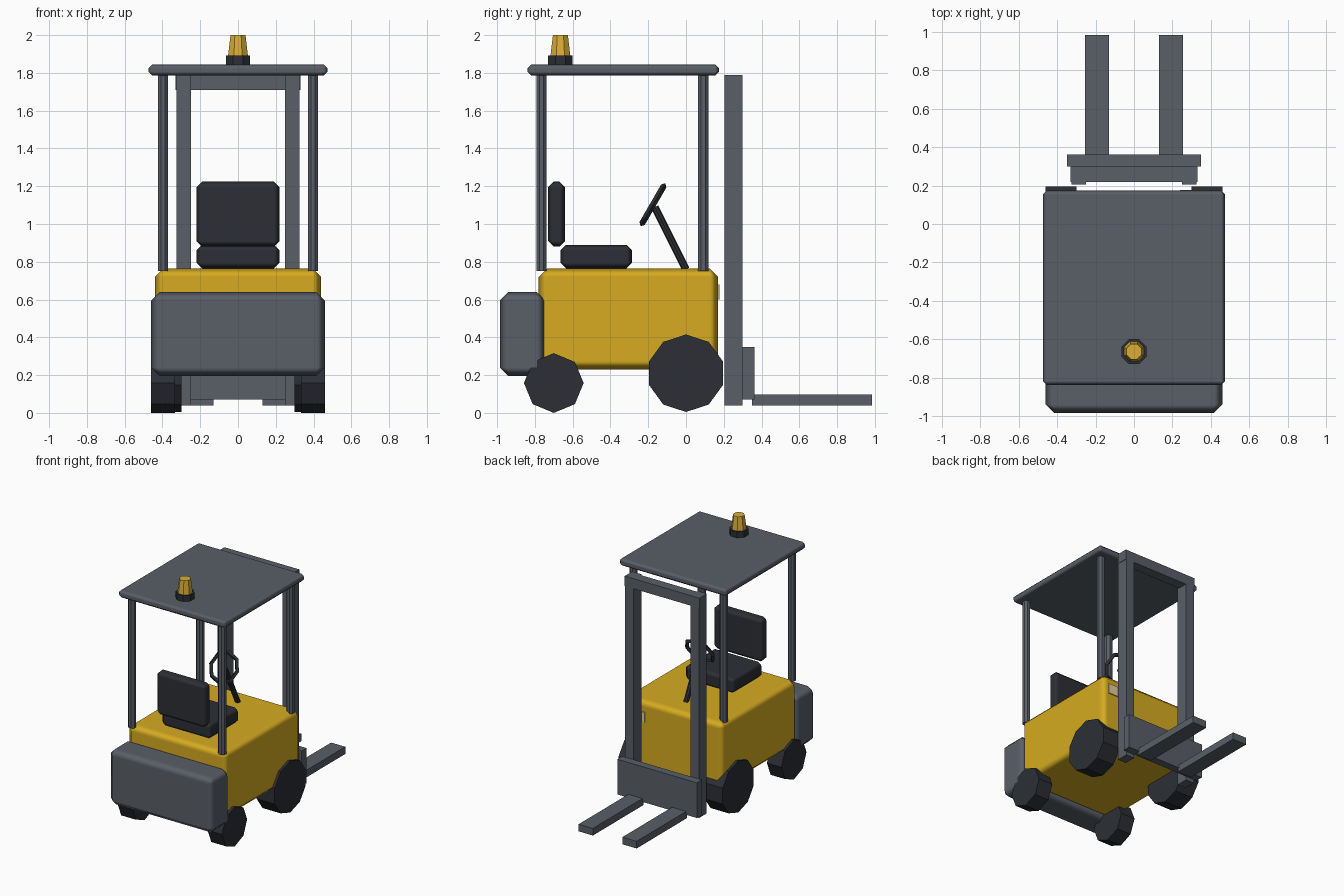
import bpy, math
from mathutils import Vector

if "Cube" in bpy.data.objects:
    bpy.data.objects.remove(bpy.data.objects["Cube"])


def material(name, rgb):
    m = bpy.data.materials.new(name)
    m.diffuse_color = (*rgb, 1)
    m.use_nodes = True
    m.node_tree.nodes["Principled BSDF"].inputs["Base Color"].default_value = m.diffuse_color
    return m


YELLOW = material("yellow_paint", (0.67, 0.41, 0.015))
SLATE = material("slate_metal", (0.10, 0.115, 0.14))
DARK = material("dark_rubber", (0.025, 0.028, 0.036))
AMBER = material("amber_lens", (0.70, 0.42, 0.04))
CREAM = material("cream_lens", (0.75, 0.62, 0.35))


def finish(name, mat):
    o = bpy.context.object
    o.name = name
    o.data.materials.append(mat)
    return o


def box(name, mat, x, y, z, bevel=0):
    """Box from (min, max) ranges, with an optional soft chamfer."""
    r = (x, y, z)
    bpy.ops.mesh.primitive_cube_add(size=1, location=[(a + b) / 2 for a, b in r])
    o = finish(name, mat)
    o.scale = [b - a for a, b in r]
    bpy.ops.object.transform_apply(location=False, rotation=False, scale=True)
    if bevel:
        bpy.ops.object.shade_smooth()
        m = o.modifiers.new("bevel", 'BEVEL')
        m.width, m.segments, m.harden_normals = bevel, 1, True
    return o


def rod(name, mat, a, b, r1, r2=None, sides=8, spin=0):
    """Faceted cylinder or cone between two points."""
    a, b = Vector(a), Vector(b)
    d = b - a
    bpy.ops.mesh.primitive_cone_add(vertices=sides, radius1=r1,
                                    radius2=r1 if r2 is None else r2,
                                    depth=d.length, location=(a + b) / 2)
    o = finish(name, mat)
    o.rotation_mode = 'QUATERNION'
    spin_q = Vector((0, 0, 1)).rotation_difference(d)
    o.rotation_quaternion = spin_q
    if spin:
        for v in o.data.vertices:
            c, s = math.cos(spin), math.sin(spin)
            v.co.x, v.co.y = v.co.x * c - v.co.y * s, v.co.x * s + v.co.y * c
    return o


# Chassis and counterweight
box("body", YELLOW, (-0.44, 0.44), (-0.78, 0.17), (0.23, 0.765), 0.045)
box("counterweight", SLATE, (-0.46, 0.46), (-0.985, -0.745), (0.195, 0.64), 0.045)
box("headlight", CREAM, (0.24, 0.39), (0.16, 0.178), (0.60, 0.68))

# Seat
box("seat_cushion", DARK, (-0.22, 0.22), (-0.665, -0.285), (0.765, 0.89), 0.03)
box("seat_back", DARK, (-0.22, 0.22), (-0.73, -0.64), (0.88, 1.225), 0.03)

# Steering
rod("steering_column", DARK, (0, 0.0, 0.76), (0, -0.165, 1.09), 0.02)
bpy.ops.mesh.primitive_torus_add(major_segments=8, minor_segments=4,
                                 major_radius=0.115, minor_radius=0.016,
                                 location=(0, -0.175, 1.102),
                                 rotation=(math.radians(60), 0, 0))
finish("steering_wheel", DARK)

# Overhead guard and beacon
box("roof", SLATE, (-0.475, 0.475), (-0.84, 0.175), (1.785, 1.845), 0.022)
rod("beacon_base", DARK, (0, -0.665, 1.84), (0, -0.665, 1.892), 0.07, spin=math.pi / 8)
rod("beacon_lens", AMBER, (0, -0.665, 1.89), (0, -0.665, 2.0), 0.057, 0.043, spin=math.pi / 8)

# Mast top bar and fork carriage
box("mast_top_bar", SLATE, (-0.33, 0.33), (0.22, 0.30), (1.71, 1.79))
box("fork_carriage", SLATE, (-0.35, 0.35), (0.30, 0.362), (0.07, 0.35))

# Parts repeated on both sides
for s, side in ((-1, "left"), (1, "right")):
    def sx(a, b):
        return tuple(sorted((s * a, s * b)))

    box(side + "_mast_rail", SLATE, sx(0.25, 0.326), (0.205, 0.30), (0.04, 1.79))
    box(side + "_fork", SLATE, sx(0.13, 0.255), (0.35, 0.985), (0.04, 0.097))
    for end, y in (("rear", -0.765), ("front", 0.092)):
        rod(f"{side}_{end}_post", SLATE, (s * 0.397, y, 0.75), (s * 0.397, y, 1.80),
            0.03, spin=math.pi / 8)
    # Both axes point along +x so the facets match left to right
    lo, hi = sx(0.30, 0.46)
    rod(side + "_front_wheel", DARK, (lo, 0, 0.21), (hi, 0, 0.21), 0.205,
        sides=10, spin=math.pi / 2)
    lo, hi = sx(0.333, 0.46)
    rod(side + "_rear_wheel", DARK, (lo, -0.70, 0.158), (hi, -0.70, 0.158), 0.158, sides=8)
